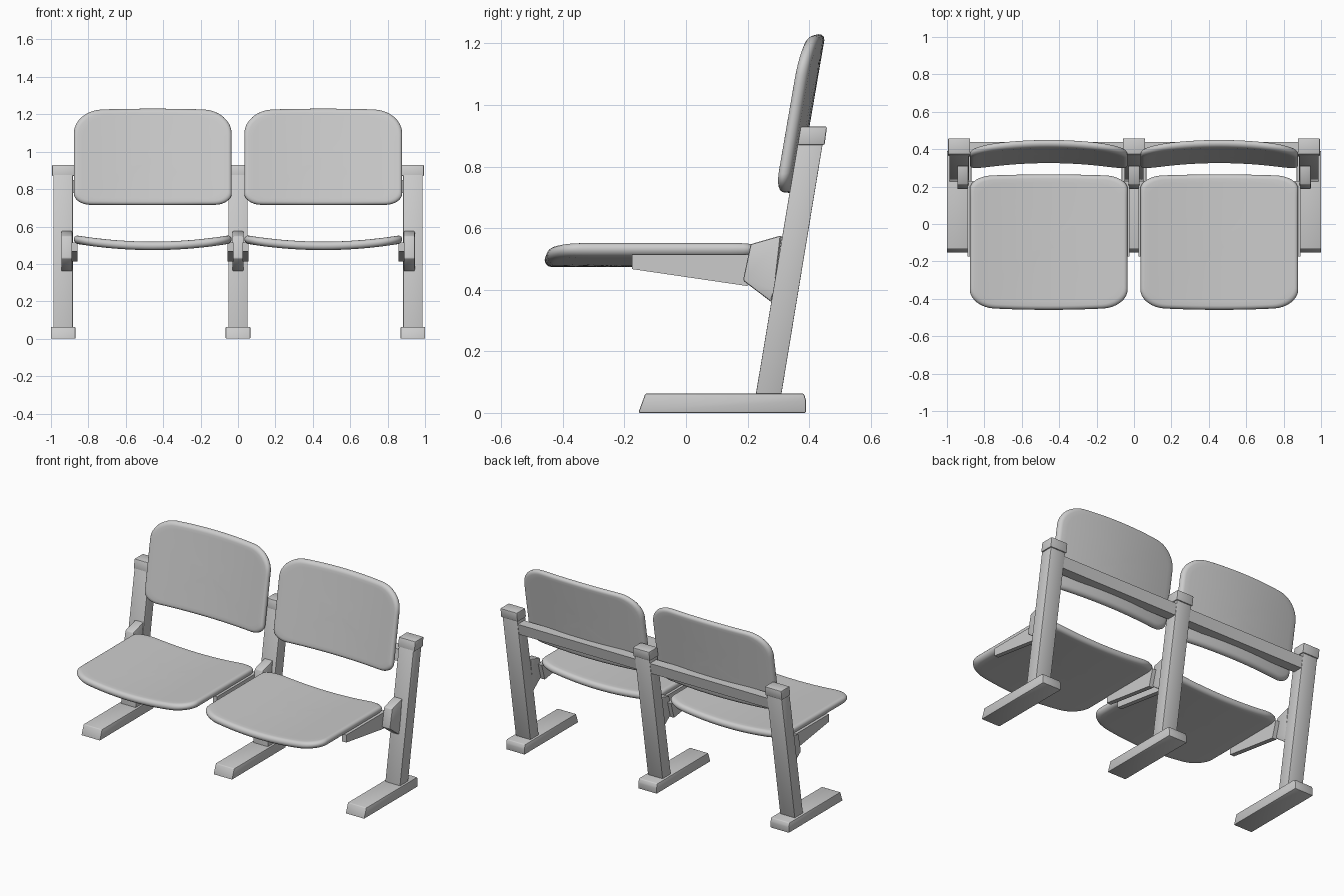
import bpy, bmesh, math

if "Cube" in bpy.data.objects:
    bpy.data.objects.remove(bpy.data.objects["Cube"])

grey = bpy.data.materials.new("light grey")
grey.diffuse_color = (0.6, 0.6, 0.6, 1)
grey.use_nodes = True
grey.node_tree.nodes["Principled BSDF"].inputs["Base Color"].default_value = grey.diffuse_color


def finish(name, bm, angle=35):
    bmesh.ops.recalc_face_normals(bm, faces=bm.faces)
    mesh = bpy.data.meshes.new(name)
    bm.to_mesh(mesh)
    bm.free()
    mesh.materials.append(grey)
    ob = bpy.data.objects.new(name, mesh)
    bpy.context.collection.objects.link(ob)
    bpy.ops.object.select_all(action='DESELECT')
    ob.select_set(True)
    bpy.context.view_layer.objects.active = ob
    bpy.ops.object.shade_smooth_by_angle(angle=math.radians(angle))
    return ob


def prism(name, profile, x, half, bevel=0.0):
    """Side profile (y, z) extruded along x, with small bevels."""
    bm = bmesh.new()
    a = [bm.verts.new((x - half, y, z)) for y, z in profile]
    b = [bm.verts.new((x + half, y, z)) for y, z in profile]
    bm.faces.new(a)
    bm.faces.new(b[::-1])
    n = len(a)
    for i in range(n):
        j = (i + 1) % n
        bm.faces.new((a[i], b[i], b[j], a[j]))
    if bevel:
        bmesh.ops.bevel(bm, geom=bm.edges[:], offset=bevel, segments=2,
                        profile=0.5, affect='EDGES')
    return finish(name, bm)


def outline(hw, hh, low, high, bow_low, bow_high):
    """Rounded rectangle; low and high are (rx, ry) of the corner pairs."""
    pts = []
    corners = ((1, 1, high), (-1, 1, high), (-1, -1, low), (1, -1, low))
    for q, (sx, sy, (rx, ry)) in enumerate(corners):
        arc = []
        for k in range(9):
            t = math.pi / 2 * (q + k / 8)
            arc.append((sx * (hw - rx) + rx * math.cos(t),
                        sy * (hh - ry) + ry * math.sin(t)))
        if pts:
            pts += between(pts[-1], arc[0])
        pts += arc
    pts += between(pts[-1], pts[0])
    # bow the long edges outward at the middle
    return [(u, v - (bow_high if v > 0 else -bow_low) * (u / hw) ** 2 * (v / hh) ** 2)
            for u, v in pts]


def between(p, q, n=12):
    return [(p[0] + (q[0] - p[0]) * i / n, p[1] + (q[1] - p[1]) * i / n)
            for i in range(1, n)]


def pad(name, pts, hw, hh, thick, place):
    """Curved cushion shell with rounded rim, from concentric rings."""
    r = thick / 2
    inner = [(k, r, 0.0) for k in (0.2, 0.4, 0.6, 0.8, 0.93)]
    rim = [(1, r - r * math.sin(math.pi * i / 8), r - r * math.cos(math.pi * i / 8))
           for i in range(9)]
    rings = inner + rim + [(k, d, thick) for k, d, w in reversed(inner)]
    bm = bmesh.new()
    loops = [[bm.verts.new(place(u * k * (1 - d / hw), v * k * (1 - d / hh), w))
              for u, v in pts] for k, d, w in rings]
    n = len(pts)
    for a, b in zip(loops, loops[1:]):
        for i in range(n):
            j = (i + 1) % n
            bm.faces.new((a[i], a[j], b[j], b[i]))
    for ring, w in ((loops[0], 0), (loops[-1], thick)):
        c = bm.verts.new(place(0, 0, w))
        for i in range(n):
            bm.faces.new((ring[i], ring[(i + 1) % n], c))
    return finish(name, bm, 50)


# Stands: foot, leaning leg, cap and seat bracket
foot = [(-0.155, 0), (0.39, 0), (0.39, 0.04), (0.383, 0.063), (-0.132, 0.063)]
leg = [(0.225, 0.05), (0.308, 0.05), (0.445, 0.88), (0.364, 0.88)]
cap = [(0.362, 0.87), (0.45, 0.87), (0.458, 0.93), (0.372, 0.93)]
bracket = [(0.185, 0.43), (0.28, 0.358), (0.35, 0.40), (0.36, 0.56),
           (0.312, 0.577), (0.21, 0.548)]
bracket[2:4] = [(0.285, 0.40)]
for side, label in ((-1, "left"), (0, "middle"), (1, "right")):
    x = side * 0.935
    prism(label + "_foot", foot, x, 0.066, 0.005)
    prism(label + "_leg", leg, x, 0.052, 0.002)
    prism(label + "_cap", cap, x, 0.059, 0.005)
    prism(label + "_bracket", bracket, side * 0.915, 0.03, 0.006)

# Seats, backrests, support arms and rear rails, one set per side
HW, SH, BH = 0.422, 0.362, 0.258
seat_pts = outline(HW, SH, (0.13, 0.10), (0.12, 0.07), 0.015, 0.01)
back_pts = outline(HW, BH, (0.09, 0.06), (0.15, 0.13), 0.003, 0.01)
arm = [(-0.175, 0.515), (-0.175, 0.467), (0.2, 0.412), (0.23, 0.515)]
rail = [(0.362, 0.78), (0.425, 0.78), (0.439, 0.85), (0.374, 0.85)]
for side, label in ((-1, "left"), (1, "right")):
    cx = side * 0.456

    def place_seat(u, v, w):
        return (cx + u, v - 0.097, 0.51 + w - 0.036 * (1 - (u / HW) ** 2))

    def place_back(u, v, w):
        y = 0.286 + 0.172 * (v + BH) + w + 0.036 * (1 - (u / HW) ** 2)
        return (cx + u, y, 0.972 + v)

    pad(label + "_seat", seat_pts, HW, SH, 0.045, place_seat)
    pad(label + "_backrest", back_pts, HW, BH, 0.042, place_back)
    prism(label + "_outer_arm", arm, side * 0.874, 0.015)
    prism(label + "_inner_arm", arm, side * 0.040, 0.015)
    prism(label + "_rail", rail, side * 0.467, 0.43)
